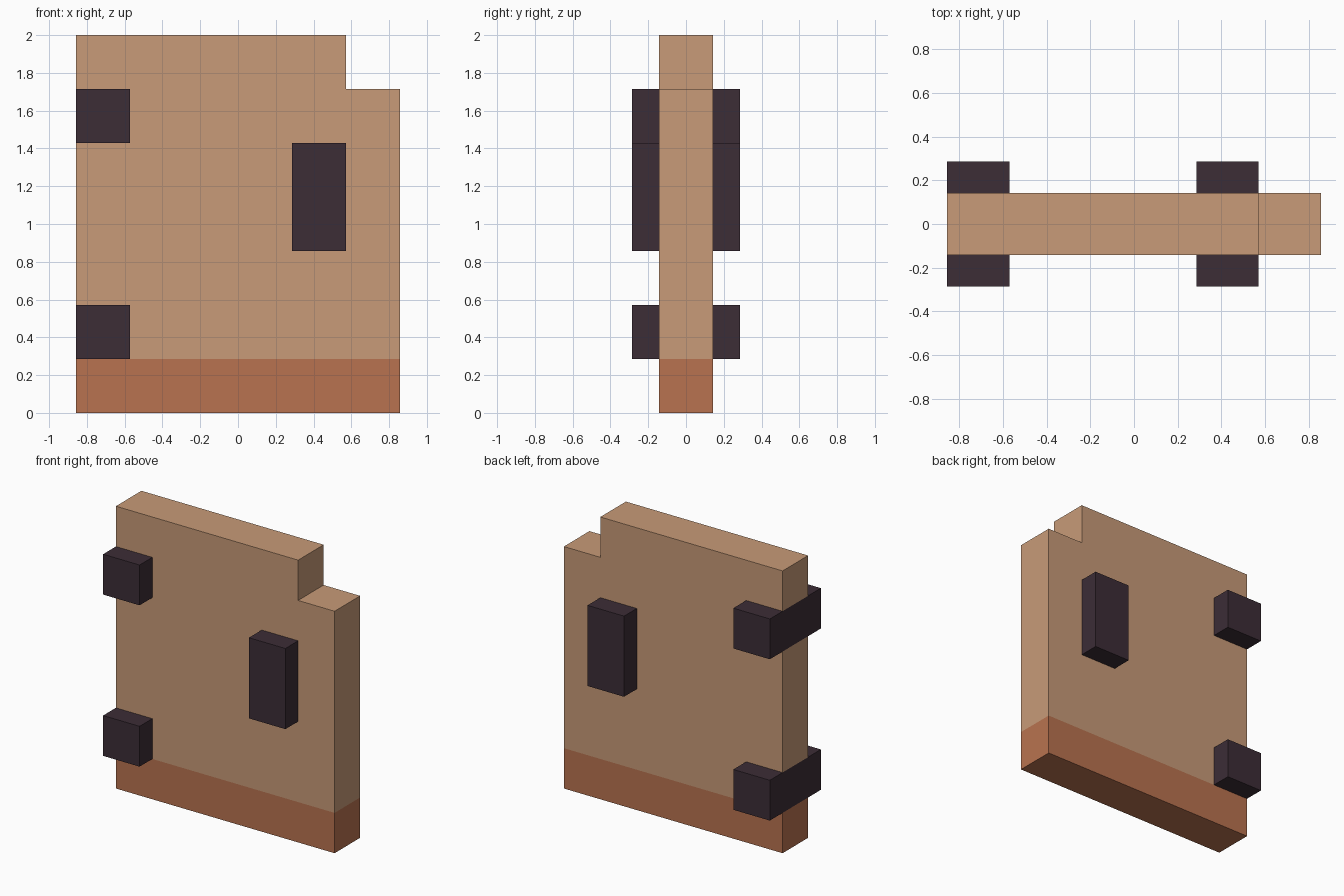
import bpy
import bmesh

if "Cube" in bpy.data.objects:
    bpy.data.objects.remove(bpy.data.objects["Cube"])

U = 1 / 7  # block unit; the door is 12 x 2 x 14 units


def material(name, rgb):
    m = bpy.data.materials.new(name)
    m.diffuse_color = (*rgb, 1)
    m.use_nodes = True
    m.node_tree.nodes["Principled BSDF"].inputs["Base Color"].default_value = m.diffuse_color
    return m


TAN = material("tan wood", (0.578, 0.328, 0.188))
RED = material("reddish wood", (0.485, 0.171, 0.080))
DARK = material("dark iron", (0.045, 0.026, 0.037))


def slab(name, profile, y0, y1, mat):
    """Extrude an x-z outline, given in units, from y0 to y1."""
    bm = bmesh.new()
    face = bm.faces.new([bm.verts.new((x * U, y0 * U, z * U)) for x, z in profile])
    ext = bmesh.ops.extrude_face_region(bm, geom=[face])["geom"]
    verts = [v for v in ext if isinstance(v, bmesh.types.BMVert)]
    bmesh.ops.translate(bm, verts=verts, vec=(0, (y1 - y0) * U, 0))
    bmesh.ops.recalc_face_normals(bm, faces=bm.faces)
    mesh = bpy.data.meshes.new(name)
    bm.to_mesh(mesh)
    bm.free()
    mesh.materials.append(mat)
    obj = bpy.data.objects.new(name, mesh)
    bpy.context.collection.objects.link(obj)
    return obj


def rect(x0, x1, z0, z1):
    return [(x0, z0), (x1, z0), (x1, z1), (x0, z1)]


# Bottom rail
slab("bottom_rail", rect(-6, 6, 0, 2), -1, 1, RED)

# Door panel: stepped top corner, recesses for the hinges on the left edge
slab("door_panel", [(-4, 2), (6, 2), (6, 12), (4, 12), (4, 14), (-6, 14),
                    (-6, 12), (-4, 12), (-4, 10), (-6, 10), (-6, 4), (-4, 4)],
     -1, 1, TAN)

# Hinges wrap through the left edge
for name, z in (("lower_hinge", 2), ("upper_hinge", 10)):
    slab(name, rect(-6, -4, z, z + 2), -2, 2, DARK)

# Handles on both faces
for name, y in (("front_handle", -2), ("back_handle", 1)):
    slab(name, rect(2, 4, 6, 10), y, y + 1, DARK)
